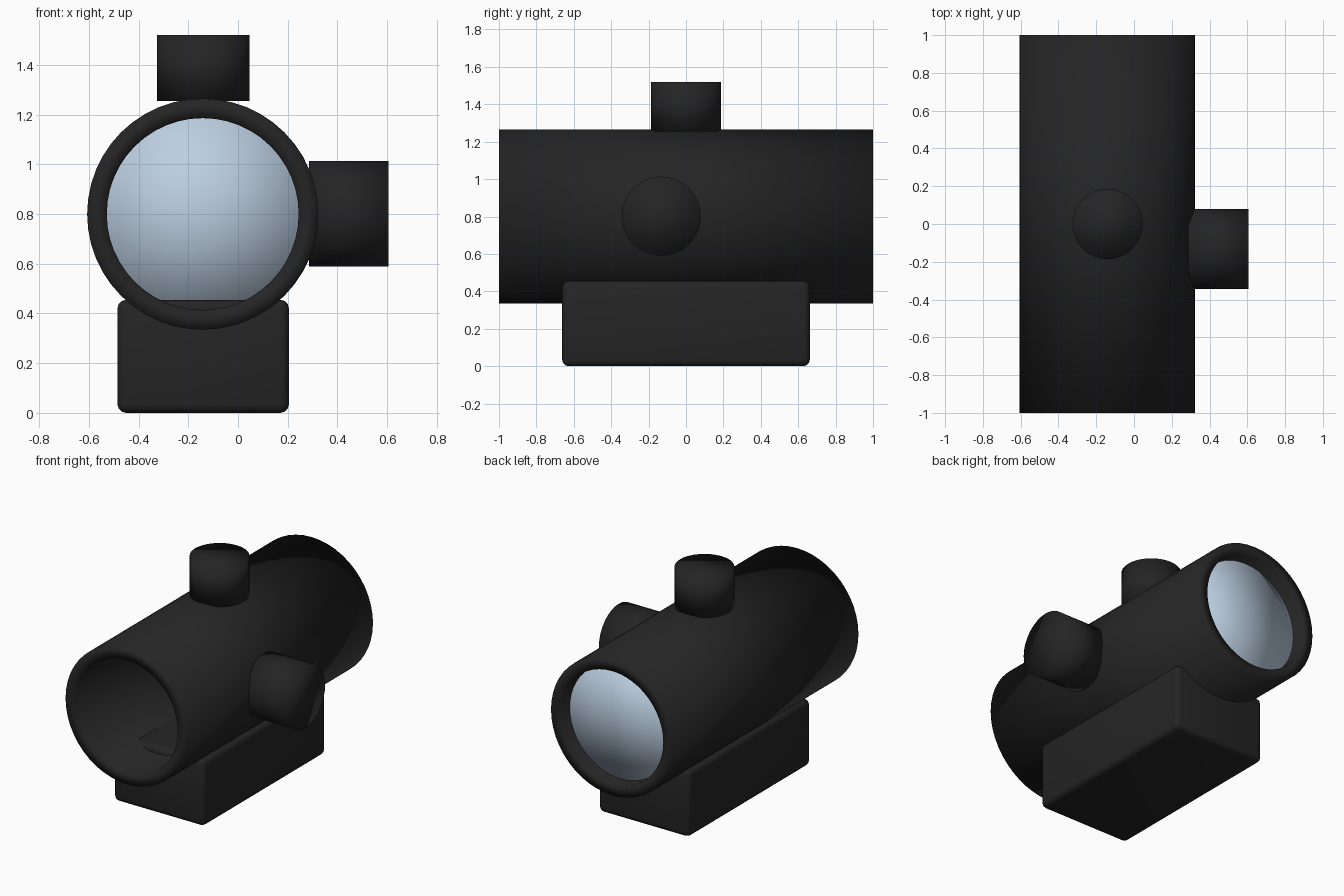
import bpy, bmesh, math
from mathutils import Matrix, Vector

if "Cube" in bpy.data.objects:
    bpy.data.objects.remove(bpy.data.objects["Cube"])

CX, CZ = -0.142, 0.80   # tube axis


def material(name, col):
    m = bpy.data.materials.new(name)
    m.diffuse_color = (*col, 1)
    m.use_nodes = True
    m.node_tree.nodes["Principled BSDF"].inputs["Base Color"].default_value = m.diffuse_color
    return m


BLACK = material("matte_black", (0.018, 0.018, 0.018))
GLASS = material("pale_blue_glass", (0.50, 0.62, 0.75))


def finish(bm, name, mat, smooth=True):
    bmesh.ops.recalc_face_normals(bm, faces=bm.faces)
    me = bpy.data.meshes.new(name)
    bm.to_mesh(me)
    bm.free()
    me.materials.append(mat)
    ob = bpy.data.objects.new(name, me)
    bpy.context.collection.objects.link(ob)
    for p in me.polygons:
        p.use_smooth = smooth
    return ob


def cylinder(name, mat, centre, axis, r, depth, segs=32, fan=False):
    bm = bmesh.new()
    rot = Vector((0, 0, 1)).rotation_difference(Vector(axis)).to_matrix().to_4x4()
    bmesh.ops.create_cone(bm, cap_ends=True, cap_tris=fan, segments=segs,
                          radius1=r, radius2=r, depth=depth,
                          matrix=Matrix.Translation(centre) @ rot)
    return finish(bm, name, mat)


# hollow body tube: four-point section swept round the axis
bm = bmesh.new()
section = [(0.465, -1), (0.465, 1), (0.386, 1), (0.386, -1)]
N = 48
rings = []
for i in range(N):
    a = 2 * math.pi * i / N
    rings.append([bm.verts.new((CX + r * math.cos(a), y, CZ + r * math.sin(a)))
                  for r, y in section])
for i in range(N):
    a, b = rings[i], rings[(i + 1) % N]
    for k in range(4):
        j = (k + 1) % 4
        bm.faces.new((a[k], a[j], b[j], b[k]))
finish(bm, "body_tube", BLACK)

# lens recessed in the rear end
cylinder("lens", GLASS, (CX, 0.88, CZ), (0, 1, 0), 0.387, 0.06, 48, True)

# adjustment knobs
cylinder("top_knob", BLACK, (-0.14, 0, 1.3875), (0, 0, 1), 0.186, 0.265)
cylinder("side_knob", BLACK, (0.445, -0.133, 0.802), (1, 0, 0), 0.212, 0.32)

# mounting block with rounded edges
bm = bmesh.new()
bmesh.ops.create_cube(bm, size=1, matrix=Matrix.Translation((-0.14, 0, 0.2275))
                      @ Matrix.Diagonal((0.69, 1.325, 0.455, 1)))
bmesh.ops.bevel(bm, geom=bm.edges[:], offset=0.035, segments=3, profile=0.5,
                affect='EDGES')
block = finish(bm, "mount_block", BLACK)
bpy.context.view_layer.objects.active = block
block.select_set(True)
bpy.ops.object.shade_smooth_by_angle(angle=math.radians(35))
